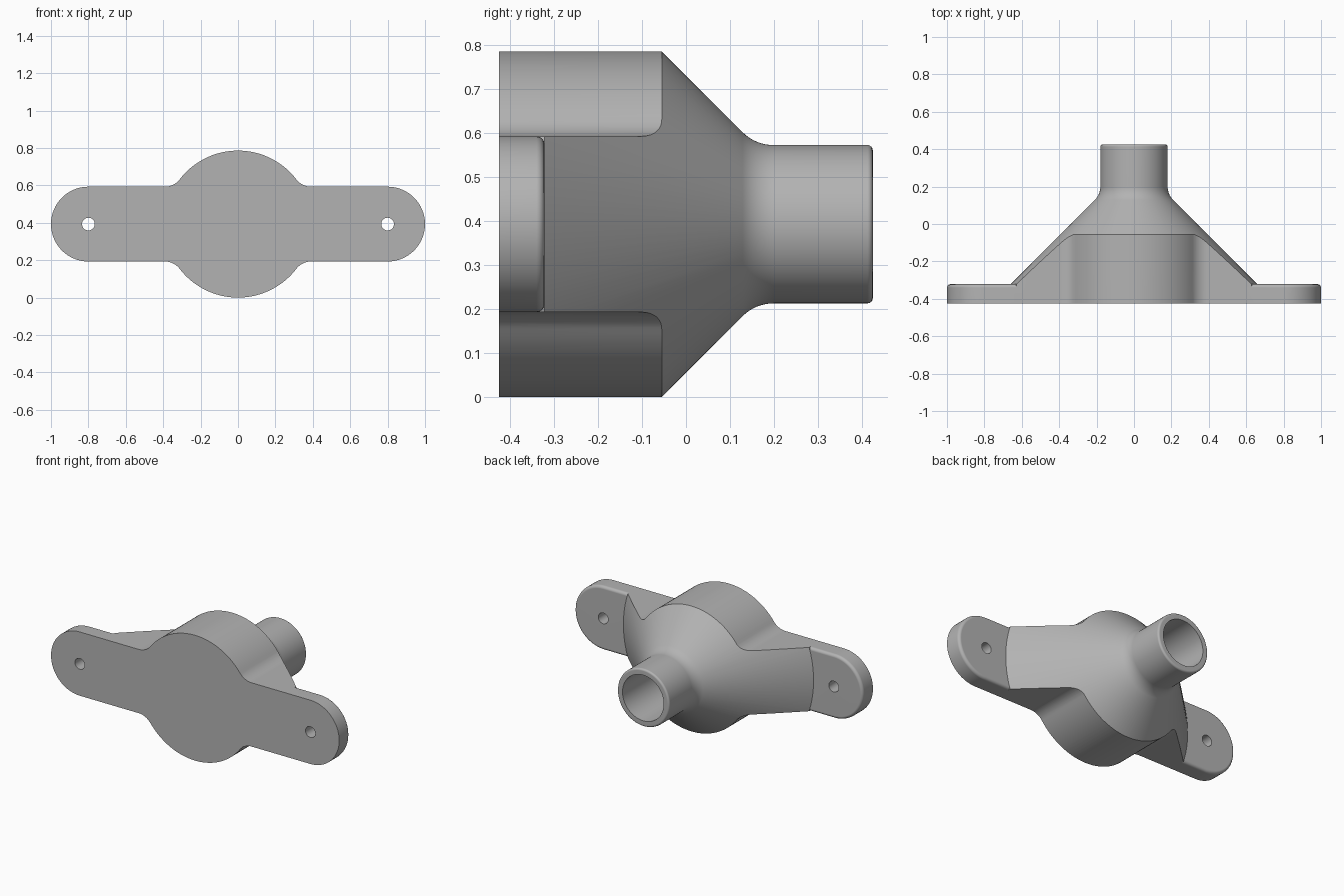
import bpy, bmesh, math
from mathutils import Matrix, Vector

CZ = 0.393                      # height of the hub axis
BACK, FRONT, PLATE = 0.425, -0.425, -0.322
HUB_R, ARM_R, ARM_X, FILLET = 0.393, 0.2, 0.8, 0.1
TUBE_R, BORE_R, BOLT_R = 0.18, 0.143, 0.034

cube = bpy.data.objects.get("Cube")
if cube:
    bpy.data.objects.remove(cube)

grey = bpy.data.materials.new("light grey")
grey.use_nodes = True
grey.diffuse_color = (0.45, 0.45, 0.45, 1)
grey.node_tree.nodes["Principled BSDF"].inputs["Base Color"].default_value = grey.diffuse_color


def add_object(name, bm):
    bmesh.ops.recalc_face_normals(bm, faces=bm.faces)
    mesh = bpy.data.meshes.new(name)
    bm.to_mesh(mesh)
    bm.free()
    mesh.materials.append(grey)
    obj = bpy.data.objects.new(name, mesh)
    bpy.context.collection.objects.link(obj)
    return obj


def arc(cx, cy, r, start, end, steps):
    angles = [start + (end - start) * i / steps for i in range(steps + 1)]
    return [(cx + r * math.cos(a), cy + r * math.sin(a)) for a in angles]


def prism(name, points, y0, y1, bevel=0):
    """Extrude an x/z outline along y, optionally rounding the back rim."""
    bm = bmesh.new()
    face = bm.faces.new([bm.verts.new((x, y0, CZ + z)) for x, z in points])
    geom = bmesh.ops.extrude_face_region(bm, geom=[face])["geom"]
    verts = [v for v in geom if isinstance(v, bmesh.types.BMVert)]
    bmesh.ops.translate(bm, verts=verts, vec=(0, y1 - y0, 0))
    if bevel:
        rim = [e for e in bm.edges if all(abs(v.co.y - y1) < 1e-5 for v in e.verts)]
        bmesh.ops.bevel(bm, geom=rim, offset=bevel, segments=4, profile=0.5, affect='EDGES')
    return add_object(name, bm)


def lathe(name, profile, steps=128):
    """Revolve (radius, y) points around the hub axis."""
    bm = bmesh.new()
    verts = [bm.verts.new((r, y, CZ)) for r, y in profile]
    edges = [bm.edges.new(pair) for pair in zip(verts, verts[1:])]
    bmesh.ops.spin(bm, geom=verts + edges, cent=(0, 0, CZ), axis=(0, 1, 0),
                   angle=2 * math.pi, steps=steps)
    bmesh.ops.remove_doubles(bm, verts=bm.verts, dist=1e-5)
    return add_object(name, bm)


def boolean(target, tool, operation):
    mod = target.modifiers.new(operation.lower(), 'BOOLEAN')
    mod.operation, mod.object, mod.solver = operation, tool, 'EXACT'
    bpy.context.view_layer.objects.active = target
    bpy.ops.object.modifier_apply(modifier=mod.name)
    bpy.data.objects.remove(tool)


# Outline: round hub blended into two round-ended arms
fx = math.sqrt((HUB_R + FILLET) ** 2 - (ARM_R + FILLET) ** 2)
fa = math.atan2(ARM_R + FILLET, fx)
quarter = arc(ARM_X, 0, ARM_R, 0, math.pi / 2, 16)
quarter += arc(fx, ARM_R + FILLET, FILLET, -math.pi / 2, fa - math.pi, 10)
quarter += arc(0, 0, HUB_R, fa, math.pi / 2, 18)[1:]
half = quarter + [(-x, z) for x, z in reversed(quarter[:-1])]
outline = half + [(x, -z) for x, z in reversed(half[1:-1])]

# Cone and tube profile with a blended neck and a blind bore
neck = FILLET * math.tan(math.pi / 8)
cone_tip = -0.055 + HUB_R - TUBE_R
profile = [(0, FRONT - 0.05), (HUB_R - 0.055 - PLATE, FRONT - 0.05), (HUB_R - 0.055 - PLATE, PLATE)]
profile += arc(TUBE_R + FILLET, cone_tip + neck, FILLET, math.pi * 1.25, math.pi, 8)
profile += arc(TUBE_R - 0.012, BACK - 0.012, 0.012, 0, math.pi / 2, 4)
profile += [(BORE_R, BACK), (BORE_R, -0.3), (0, -0.3)]

# Hub body: the outline cut down to the cone
body = lathe("flanged_hub", profile)
boolean(body, prism("outline_cutter", outline, FRONT, BACK + 0.1), 'INTERSECT')

# Mounting plate with a softened back rim
boolean(body, prism("mounting_plate", outline, FRONT, PLATE, 0.018), 'UNION')

# Bolt holes
for side in (-1, 1):
    hole = arc(side * ARM_X, 0, BOLT_R, 0, 2 * math.pi, 32)[:-1]
    boolean(body, prism("bolt_hole", hole, FRONT - 0.1, PLATE + 0.1), 'DIFFERENCE')

# Smooth shading with crisp edges
bpy.ops.object.select_all(action='DESELECT')
body.select_set(True)
bpy.context.view_layer.objects.active = body
bpy.ops.object.shade_smooth_by_angle(angle=math.radians(30))
normals = body.modifiers.new("weighted_normals", 'WEIGHTED_NORMAL')
normals.keep_sharp = True
